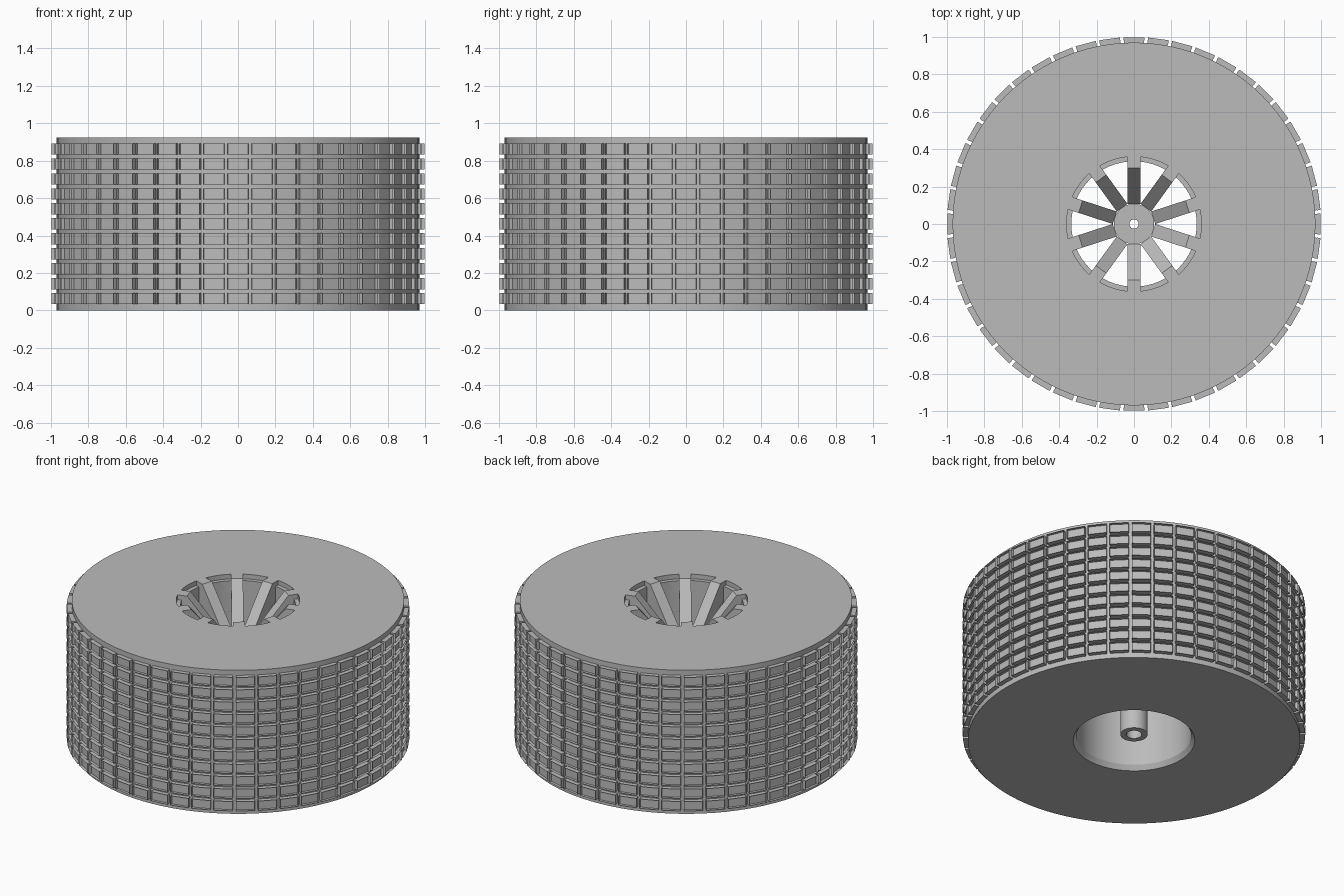
import bpy, bmesh, math
from mathutils import Matrix, Vector

cube = bpy.data.objects.get("Cube")
if cube:
    bpy.data.objects.remove(cube, do_unlink=True)

HEIGHT = 0.925
TIRE_R, TREAD_R = 0.97, 1.0
COLUMNS, ROWS, SPOKES = 48, 11, 10

grey = bpy.data.materials.new("plain grey")
grey.use_nodes = True
colour = (0.5, 0.5, 0.5, 1)
grey.diffuse_color = colour
grey.node_tree.nodes["Principled BSDF"].inputs["Base Color"].default_value = colour


def finish(name, bm, smooth=True):
    """Turn a bmesh into a named, coloured object."""
    bmesh.ops.recalc_face_normals(bm, faces=bm.faces)
    mesh = bpy.data.meshes.new(name)
    bm.to_mesh(mesh)
    bm.free()
    mesh.materials.append(grey)
    obj = bpy.data.objects.new(name, mesh)
    bpy.context.collection.objects.link(obj)
    if smooth:
        bpy.ops.object.select_all(action='DESELECT')
        obj.select_set(True)
        bpy.context.view_layer.objects.active = obj
        bpy.ops.object.shade_smooth_by_angle(angle=math.radians(25))
    return obj


def lathe(name, profile, steps, start=0.0, smooth=True):
    """Spin a closed (radius, z) profile around the axle."""
    bm = bmesh.new()
    rings = []
    for i in range(steps):
        a = start + math.tau * i / steps
        rings.append([bm.verts.new((r * math.cos(a), r * math.sin(a), z)) for r, z in profile])
    for i, ring in enumerate(rings):
        after = rings[(i + 1) % steps]
        for j in range(len(profile)):
            k = (j + 1) % len(profile)
            bm.faces.new((ring[j], after[j], after[k], ring[k]))
    return finish(name, bm, smooth)


# Tire body: flat sidewalls, stepped bore on top, chamfered bore below
lathe("tire_body", [(TIRE_R, 0), (TIRE_R, HEIGHT), (0.36, HEIGHT), (0.36, HEIGHT - 0.03),
                    (0.335, HEIGHT - 0.03), (0.335, 0.03), (0.355, 0)], 96)

# Tread: rows of raised blocks, each with a shallow pocket
bm = bmesh.new()
pitch_z = 0.08
block_h = 0.06
half_a = math.tau / COLUMNS / 2 * 0.85
first_z = HEIGHT / 2 - pitch_z * (ROWS - 1) / 2
outer_faces = []
for c in range(COLUMNS):
    mid = math.tau * c / COLUMNS
    for row in range(ROWS):
        z = first_z + row * pitch_z
        corners = []
        for r in (TIRE_R - 0.01, TREAD_R):
            for da, dz in ((-1, -1), (1, -1), (1, 1), (-1, 1)):
                a = mid + da * half_a
                corners.append(bm.verts.new((r * math.cos(a), r * math.sin(a), z + dz * block_h / 2)))
        for k in range(4):
            n = (k + 1) % 4
            bm.faces.new((corners[k], corners[n], corners[n + 4], corners[k + 4]))
        outer_faces.append(bm.faces.new(corners[4:]))
bmesh.ops.inset_individual(bm, faces=outer_faces, thickness=0.011)
for pocket in bmesh.ops.extrude_discrete_faces(bm, faces=outer_faces)["faces"]:
    centre = pocket.calc_center_median()
    inward = Vector((-centre.x, -centre.y, 0)).normalized() * 0.018
    bmesh.ops.translate(bm, verts=pocket.verts, vec=inward)
finish("tread_blocks", bm, smooth=False)

# Hub: ten-sided top plate over a round axle tube
hub_top = 0.69
half_w = 0.035
apothem = half_w / math.tan(math.pi / SPOKES)
lathe("hub_plate", [(0.025, hub_top - 0.12), (0.025, hub_top),
                    (apothem / math.cos(math.pi / SPOKES), hub_top),
                    (apothem / math.cos(math.pi / SPOKES), hub_top - 0.12)],
      SPOKES, math.pi / SPOKES, smooth=False)
lathe("axle_tube", [(0.045, 0.04), (0.045, hub_top - 0.1), (0.08, hub_top - 0.1), (0.08, 0.04)], 48)

# Spokes: slanted bars that rise from the hub to a flush tab at the rim
side = [(apothem, hub_top - 0.12), (apothem, hub_top), (0.30, HEIGHT), (0.365, HEIGHT),
        (0.365, HEIGHT - 0.12), (0.30, HEIGHT - 0.14)]
bm = bmesh.new()
for i in range(SPOKES):
    turn = Matrix.Rotation(math.pi / 2 + math.tau * i / SPOKES, 4, 'Z')
    left, right = ([bm.verts.new(turn @ Vector((r, s * half_w, z))) for r, z in side] for s in (1, -1))
    bm.faces.new(left)
    bm.faces.new(right)
    for k in range(len(side)):
        n = (k + 1) % len(side)
        bm.faces.new((left[k], left[n], right[n], right[k]))
finish("spokes", bm, smooth=False)
